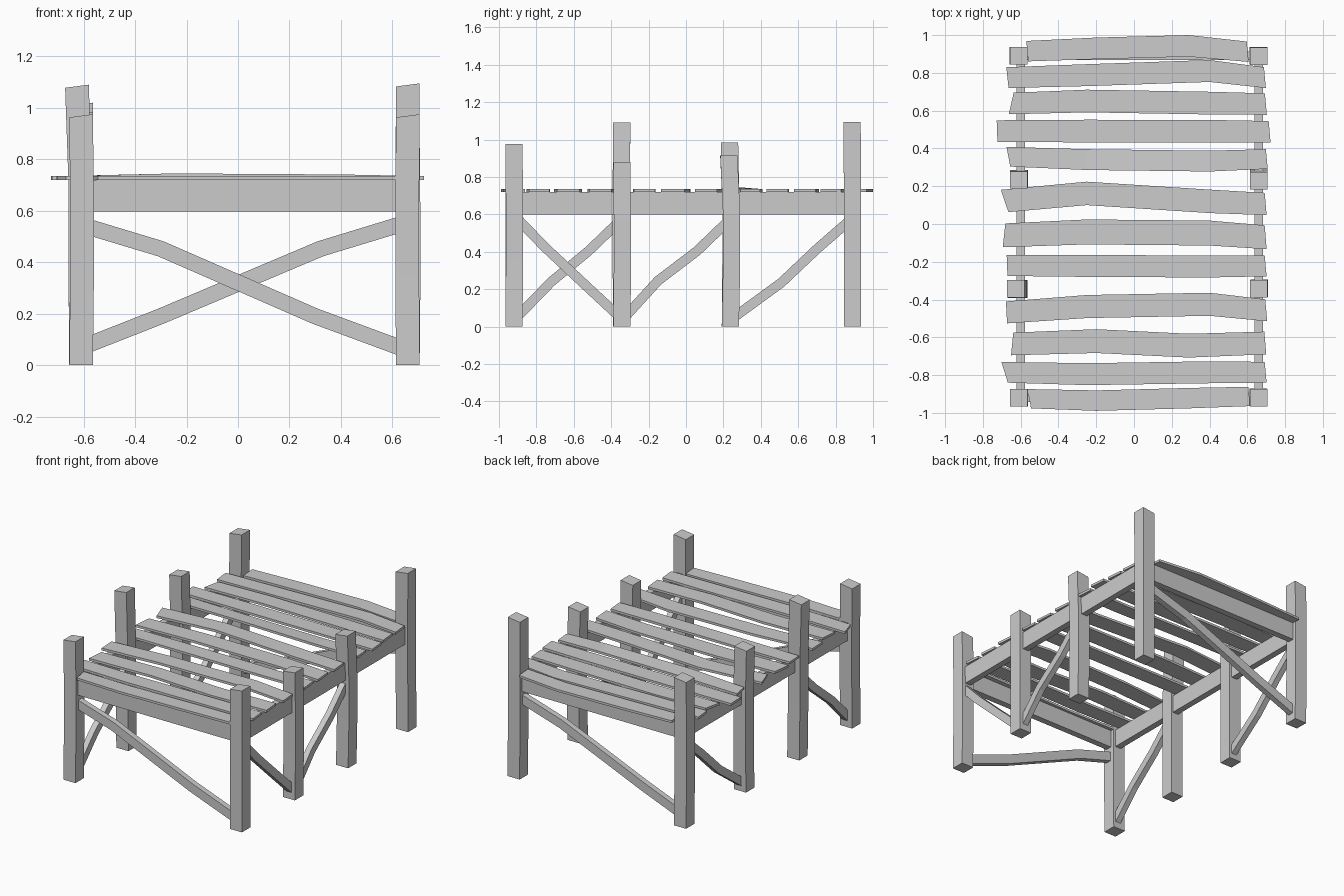
import bpy
from mathutils import Vector


def loft(name, sections):
    """Hewn timber: join four-cornered sections into one closed flat-faced solid."""
    verts = [p for s in sections for p in s]
    n = len(sections)
    faces = [(3, 2, 1, 0), tuple(4 * (n - 1) + i for i in range(4))]
    for k in range(n - 1):
        for i in range(4):
            j = (i + 1) % 4
            faces.append((4 * k + i, 4 * k + j, 4 * k + 4 + j, 4 * k + 4 + i))
    mesh = bpy.data.meshes.new(name)
    mesh.from_pydata(verts, [], faces)
    mesh.update()
    import bmesh
    bm = bmesh.new()
    bm.from_mesh(mesh)
    bmesh.ops.recalc_face_normals(bm, faces=bm.faces)
    bm.to_mesh(mesh)
    bm.free()
    ob = bpy.data.objects.new(name, mesh)
    bpy.context.collection.objects.link(ob)
    return ob


LX, RX = -0.61, 0.66
POST_Y = [-0.92, -0.343, 0.237, 0.89]
H = 0.046          # post half width


# Posts: x, y, height, mid offset (x, y), top offset (x, y)
def post(name, x, y, h, mid, top):
    secs = []
    for z, (dx, dy) in ((0, (0, 0)), (0.36 * h, mid), (0.65 * h, mid), (h, top)):
        secs.append([(x + dx + sx * H, y + dy + sy * H,
                      z - (0.006 * (1 - sx) if z == h else 0))
                     for sx, sy in ((-1, -1), (1, -1), (1, 1), (-1, 1))])
    loft(name, secs)


left = [(0.975, (0.004, 0.0), (0.0, 0.0)), (1.09, (-0.003, -0.004), (-0.016, 0.0)),
        (0.985, (0.003, 0.003), (0.0, -0.004)), (1.02, (-0.003, 0.0), (0.0, 0.0))]
right = [(0.975, (-0.002, 0.003), (0.0, 0.0)), (0.88, (0.003, 0.003), (0.0, 0.0)),
         (0.915, (0.002, 0.007), (0.0, -0.008)), (1.095, (-0.002, 0.0), (0.0, -0.002))]
for i, y in enumerate(POST_Y):
    post(f"left_post_{i + 1}", LX, y, *left[i])
    post(f"right_post_{i + 1}", RX, y, *right[i])


# Support beams between neighbouring posts
def beam(name, a, b, t=0.022):
    a, b = Vector((*a, 0)), Vector((*b, 0))
    side = (b - a).normalized().cross(Vector((0, 0, 1))) * t
    lo, hi = Vector((0, 0, 0.598)), Vector((0, 0, 0.72))
    loft(name, [[p - side + lo, p + side + lo, p + side + hi, p - side + hi] for p in (a, b)])


for side, x in (("left", LX + 0.01), ("right", RX)):
    for i in range(3):
        beam(f"{side}_beam_{i + 1}", (x, POST_Y[i] + 0.03), (x, POST_Y[i + 1] - 0.03))
beam("front_beam", (LX + 0.03, POST_Y[0]), (RX - 0.03, POST_Y[0]))
beam("back_beam", (LX + 0.03, POST_Y[3]), (RX - 0.03, POST_Y[3]))


# Bent diagonal braces: path of (distance, height) along x or y
def brace(name, axis, fixed, path, half=0.031, t=0.02):
    secs = []
    for k, (u, z) in enumerate(path):
        a, b = path[max(k - 1, 0)], path[min(k + 1, len(path) - 1)]
        d = Vector((b[0] - a[0], b[1] - a[1])).normalized()
        nu, nz = -d.y * half, d.x * half
        if k in (0, len(path) - 1):
            nu, nz = 0, half / d.x          # plumb cut against the post
        s = []
        for e, w in ((-1, -1), (1, -1), (1, 1), (-1, 1)):
            q, f = u + e * nu, fixed + w * t
            s.append((q, f, z + e * nz) if axis == "x" else (f, q, z + e * nz))
        secs.append(s)
    loft(name, secs)


brace("front_brace", "x", POST_Y[0],
      [(-0.575, 0.535), (-0.3, 0.452), (0.3, 0.19), (0.625, 0.07)])
brace("back_brace", "x", POST_Y[3],
      [(-0.575, 0.082), (-0.3, 0.19), (0.32, 0.452), (0.625, 0.545)])
brace("right_brace_front", "y", RX,
      [(-0.885, 0.56), (-0.755, 0.425), (-0.52, 0.205), (-0.38, 0.075)], 0.026)
brace("right_brace_middle", "y", RX,
      [(-0.305, 0.075), (-0.15, 0.245), (0.06, 0.405), (0.2, 0.54)], 0.026)
brace("left_brace_front", "y", LX + 0.01,
      [(-0.885, 0.07), (-0.72, 0.24), (-0.52, 0.405), (-0.38, 0.54)], 0.026)
brace("left_brace_back", "y", LX + 0.01,
      [(0.27, 0.06), (0.51, 0.235), (0.7, 0.415), (0.855, 0.55)], 0.026)

# Deck planks: left x, right x, left-end skew, centre y at four stations, half width
planks = [
    (-0.555, 0.61, -0.01, -0.925, -0.935, -0.922, -0.913, 0.054),
    (-0.685, 0.697, -0.017, -0.785, -0.795, -0.785, -0.785, 0.058),
    (-0.645, 0.695, 0.006, -0.635, -0.62, -0.644, -0.63, 0.063),
    (-0.675, 0.700, -0.003, -0.468, -0.437, -0.425, -0.457, 0.061),
    (-0.672, 0.697, -0.002, -0.22, -0.222, -0.225, -0.222, 0.058),
    (-0.688, 0.697, 0.007, -0.06, -0.042, -0.048, -0.07, 0.066),
    (-0.685, 0.697, -0.02, 0.122, 0.162, 0.12, 0.106, 0.062),
    (-0.665, 0.703, -0.01, 0.356, 0.341, 0.333, 0.344, 0.055),
    (-0.725, 0.718, -0.002, 0.492, 0.492, 0.491, 0.488, 0.060),
    (-0.65, 0.698, 0.013, 0.638, 0.651, 0.64, 0.635, 0.060),
    (-0.67, 0.693, -0.006, 0.775, 0.788, 0.81, 0.775, 0.058),
    (-0.565, 0.602, -0.005, 0.915, 0.93, 0.943, 0.912, 0.057),
]
for i, (x0, x3, skew, *ys, hw) in enumerate(planks):
    inner = (-0.2, 0.29) if i in (0, 2, 11) else (-0.25, 0.4)
    lift = (0, 0.010, 0.006, 0) if i == 7 else (0, 0.001, 0.001, 0)
    secs = []
    for k, (x, y) in enumerate(zip((x0, *inner, x3), ys)):
        sk = (skew, 0, 0, -0.005)[k]
        w = hw if k in (1, 2) else hw - 0.003
        secs.append([(x - sk, y - w, 0.719 + lift[k]), (x + sk, y + w, 0.719),
                     (x + sk, y + w, 0.735), (x - sk, y - w, 0.735 + lift[k])])
    loft(f"deck_plank_{i + 1}", secs)
